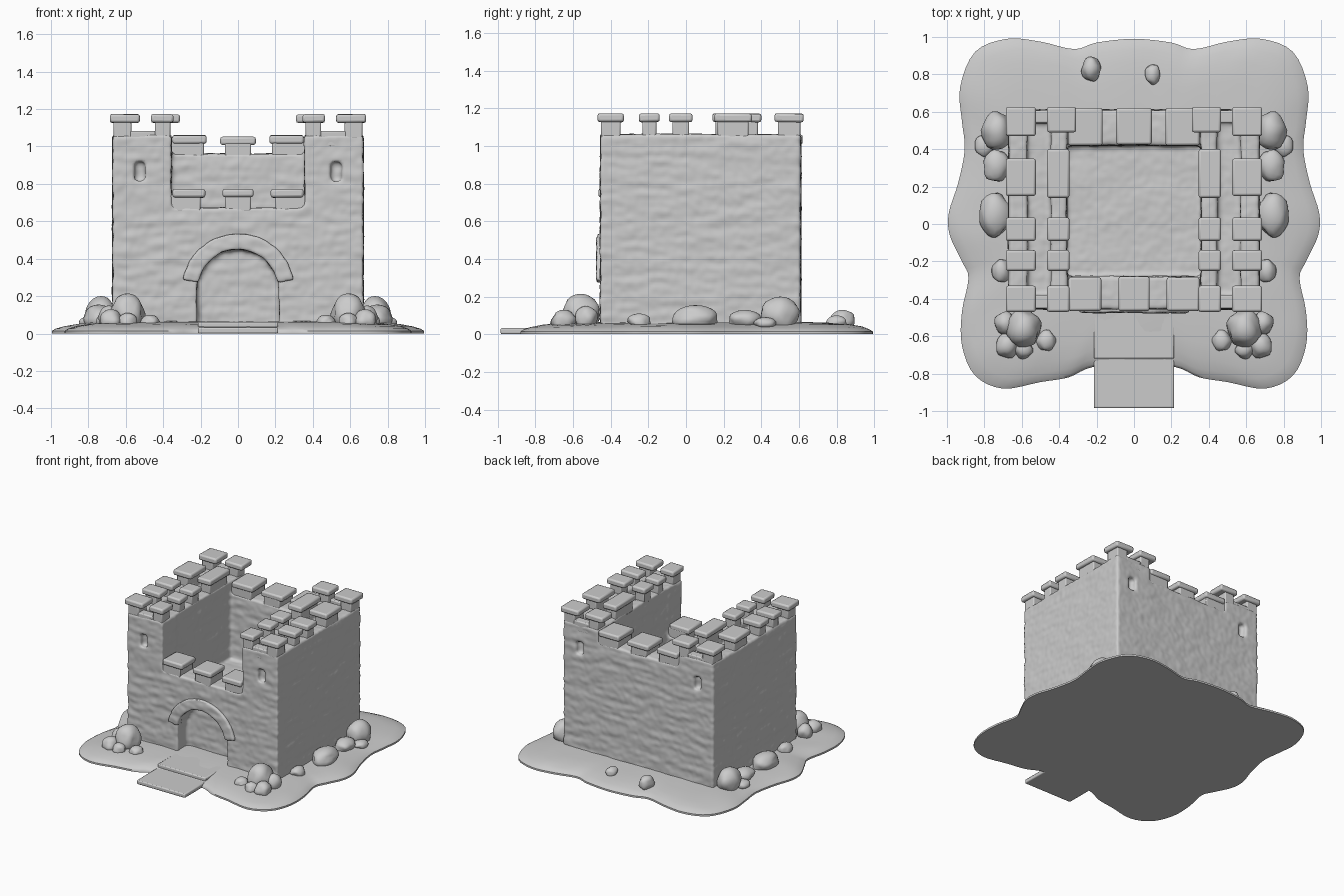
import bpy, bmesh, math, random
from mathutils import Vector, Matrix, noise

if "Cube" in bpy.data.objects:
    bpy.data.objects.remove(bpy.data.objects["Cube"])

random.seed(4)


def make_object(name, bm, mirror=False, bevel=0.0, angle=40):
    bmesh.ops.recalc_face_normals(bm, faces=bm.faces)
    mesh = bpy.data.meshes.new(name)
    bm.to_mesh(mesh)
    bm.free()
    ob = bpy.data.objects.new(name, mesh)
    bpy.context.collection.objects.link(ob)
    if bevel:
        mod = ob.modifiers.new("Bevel", 'BEVEL')
        mod.width, mod.segments = bevel, 2
    if mirror:
        ob.modifiers.new("Mirror", 'MIRROR')
    bpy.ops.object.select_all(action='DESELECT')
    ob.select_set(True)
    bpy.context.view_layer.objects.active = ob
    bpy.ops.object.shade_smooth_by_angle(angle=math.radians(angle))
    return ob


def add_box(bm, x0, x1, y0, y1, z0, z1, tilt=0.0):
    c = Vector((x0 + x1, y0 + y1, z0 + z1)) / 2
    rot = Matrix.Rotation(random.uniform(-tilt, tilt), 4, 'X') @ \
        Matrix.Rotation(random.uniform(-tilt, tilt), 4, 'Y')
    size = Matrix.Diagonal((x1 - x0, y1 - y0, z1 - z0, 1))
    bmesh.ops.create_cube(bm, size=1, matrix=Matrix.Translation(c) @ rot @ size)


def boxes(name, items, mirror=False, bevel=0.0, tilt=0.0):
    bm = bmesh.new()
    for item in items:
        add_box(bm, *item, tilt=tilt)
    return make_object(name, bm, mirror, bevel)


def prism(name, outline, y0, y1):
    """Extrude an x-z outline along y."""
    bm = bmesh.new()
    face = bm.faces.new([bm.verts.new((x, y0, z)) for x, z in outline])
    ext = bmesh.ops.extrude_face_region(bm, geom=[face])
    bmesh.ops.translate(bm, vec=(0, y1 - y0, 0),
                        verts=[v for v in ext["geom"] if isinstance(v, bmesh.types.BMVert)])
    return make_object(name, bm)


def arc(r, cz, a0, a1, n=24):
    return [(r * math.cos(math.radians(a0 + (a1 - a0) * i / n)),
             cz + r * math.sin(math.radians(a0 + (a1 - a0) * i / n))) for i in range(n + 1)]


def rough_stone(ob, voxel, amount):
    """Bake modifiers with a fine remesh and push in uneven stone courses."""
    mod = ob.modifiers.new("Remesh", 'REMESH')
    mod.mode, mod.voxel_size = 'VOXEL', voxel
    bpy.context.view_layer.update()
    mesh = bpy.data.meshes.new_from_object(ob.evaluated_get(bpy.context.evaluated_depsgraph_get()))
    ob.modifiers.clear()
    ob.data = mesh
    moves = []
    for v in mesh.vertices:
        p = v.co
        n = noise.noise(Vector((p.x * 7, p.y * 7, p.z * 24)))
        n += 0.5 * noise.noise(p * 30)
        moves.append(p + v.normal * n * amount)
    for v, co in zip(mesh.vertices, moves):
        v.co = co
    for poly in mesh.polygons:
        poly.use_smooth = True


# Island: right half outline, smoothed and mirrored, raised in rings
half = [(0, .99), (.2, .97), (.32, .935), (.5, .975), (.68, .99), (.85, .92), (.93, .73),
        (.92, .55), (.905, .4), (.94, .22), (.99, .06), (.985, -.06), (.92, -.2), (.885, -.29),
        (.92, -.47), (.92, -.65), (.85, -.81), (.7, -.88), (.5, -.845), (.35, -.82),
        (.22, -.765), (0, -.765)]
ctrl = [Vector(p) for p in half] + [Vector((-x, y)) for x, y in half[-2:0:-1]]
outline = []
for i in range(len(ctrl)):
    a, b, c, d = (ctrl[(i + k) % len(ctrl)] for k in (-1, 0, 1, 2))
    for t in (0, .25, .5, .75):
        outline.append(.5 * (2 * b + (c - a) * t + (2 * a - 5 * b + 4 * c - d) * t * t
                             + (3 * b - a - 3 * c + d) * t ** 3))
bm = bmesh.new()
rings = []
for f, z in ((1, 0), (1, .014), (.98, .026), (.94, .038), (.87, .05), (.76, .06), (.5, .065)):
    ring = []
    for p in outline:
        bump = .006 * noise.noise(Vector((p.x * f * 5, p.y * f * 5, 1))) if z > .03 else 0
        ring.append(bm.verts.new((p.x * f, .03 + (p.y - .03) * f, z + bump)))
    rings.append(ring)
n = len(outline)
for lo, hi in zip(rings, rings[1:]):
    for i in range(n):
        bm.faces.new((lo[i], lo[(i + 1) % n], hi[(i + 1) % n], hi[i]))
bm.faces.new(rings[0])
bm.faces.new(rings[-1])
make_object("island", bm, angle=50)

# Entrance path
boxes("entrance_path", [(-.215, .215, -.985, -.66, 0, .033)], bevel=.008)
boxes("gate_threshold", [(-.215, .215, -.72, -.32, .03, .062)], bevel=.008)

# Castle walls: one block with courtyard, openings, gate and windows cut out
walls = boxes("castle_walls", [(-.67, .67, -.455, .61, .03, 1.062)])
cutters = [
    boxes("courtyard_cutter", [(-.36, .36, -.28, .42, .44, 1.3)]),
    boxes("front_gap_cutter", [(-.355, .355, -.6, -.2, .672, 1.3)]),
    boxes("back_gap_cutter", [(-.355, .355, .35, .8, .96, 1.3)]),
    boxes("left_walk_cutter", [(-.57, -.445, -.38, .54, 1.0, 1.3)]),
    boxes("right_walk_cutter", [(.445, .57, -.38, .54, 1.0, 1.3)]),
    prism("gate_cutter", [(.22, .0)] + arc(.22, .23, 0, 180) + [(-.22, .0)], -.6, -.33),
]
for x in (-.525, .525):
    for y in (-.455, .61):
        cutters.append(boxes("window_cutter", [(x - .028, x + .028, y - .04, y + .04, .815, .92)]))
for cutter in cutters:
    mod = walls.modifiers.new("Cut", 'BOOLEAN')
    mod.operation, mod.solver, mod.object = 'DIFFERENCE', 'EXACT', cutter
    cutter.hide_render = True
rough_stone(walls, .0125, .006)
for cutter in cutters:
    bpy.data.objects.remove(cutter)

# Raised stone arch around the gate
arch = prism("gate_arch", arc(.3, .235, 10, 170) + arc(.215, .235, 170, 10), -.475, -.42)
rough_stone(arch, .01, .005)

# Battlements: narrow stems carrying wider slab caps; right half mirrored
stems, caps = [], []


def merlon(cx0, cx1, cy0, cy1, sx0, sx1, sy0, sy1, base, top):
    stems.append((sx0, sx1, sy0, sy1, base - .02, top - .03))
    caps.append((cx0, cx1, cy0, cy1, top - .045, top))


for y0, y1 in ((.47, .625), (.15, .35), (-.09, .035), (-.25, -.14), (-.47, -.33)):
    merlon(.525, .685, y0, y1, .57, .665, y0 + .018, y1 - .018, 1.06, 1.172)
for y0, y1, inner in ((.49, .625, .31), (.14, .4, .345), (-.09, .035, .345),
                      (-.25, -.14, .345), (-.47, -.33, .345)):
    merlon(inner, .465, y0, y1, .362, .445, y0 + .018, y1 - .018, 1.06, 1.172)
merlon(.168, .352, .42, .62, .182, .36, .425, .607, .96, 1.06)
merlon(.175, .35, -.465, -.285, .2, .36, -.452, -.285, .672, .772)
boxes("merlon_stems", stems, mirror=True, bevel=.008)
boxes("merlon_caps", caps, mirror=True, bevel=.012, tilt=.02)
boxes("middle_merlon_stems", [(-.07, .07, .425, .607, .94, 1.02),
                              (-.07, .07, -.452, -.285, .65, .75)], bevel=.008)
boxes("middle_merlon_caps", [(-.095, .095, .425, .62, 1.008, 1.052),
                             (-.083, .083, -.465, -.28, .73, .772)], bevel=.012)
boxes("tower_end_parapets", [(.44, .58, -.452, -.38, 1.0, 1.083),
                             (.44, .58, .54, .607, 1.0, 1.083)], mirror=True, bevel=.008)


# Rocks: lumpy half-buried boulders
def rocks(name, items, mirror):
    bm = bmesh.new()
    for x, y, rx, ry, top in items:
        rz = (top - .04) * .62
        verts = bmesh.ops.create_icosphere(bm, subdivisions=3, radius=1)["verts"]
        for v in verts:
            k = 1 + .22 * noise.noise(v.co * 1.3 + Vector((x * 9, y * 9, 0)))
            v.co = Vector((x + v.co.x * rx * k, y + v.co.y * ry * k,
                           max(.02, top - rz + v.co.z * rz * (k if v.co.z < 0 else 1))))
    return make_object(name, bm, mirror, angle=60)


rocks("side_rocks", [(.73, .5, .085, .10, .2), (.735, .31, .07, .085, .13),
                     (.745, .05, .085, .12, .155), (.71, -.25, .05, .06, .11),
                     (.59, -.56, .09, .10, .215), (.68, -.65, .06, .065, .13),
                     (.69, -.53, .055, .06, .15), (.59, -.67, .05, .05, .11),
                     (.47, -.625, .05, .055, .10), (.80, .42, .05, .06, .09)], True)
rocks("back_rocks", [(-.23, .83, .05, .065, .13), (.1, .8, .04, .055, .1)], False)
